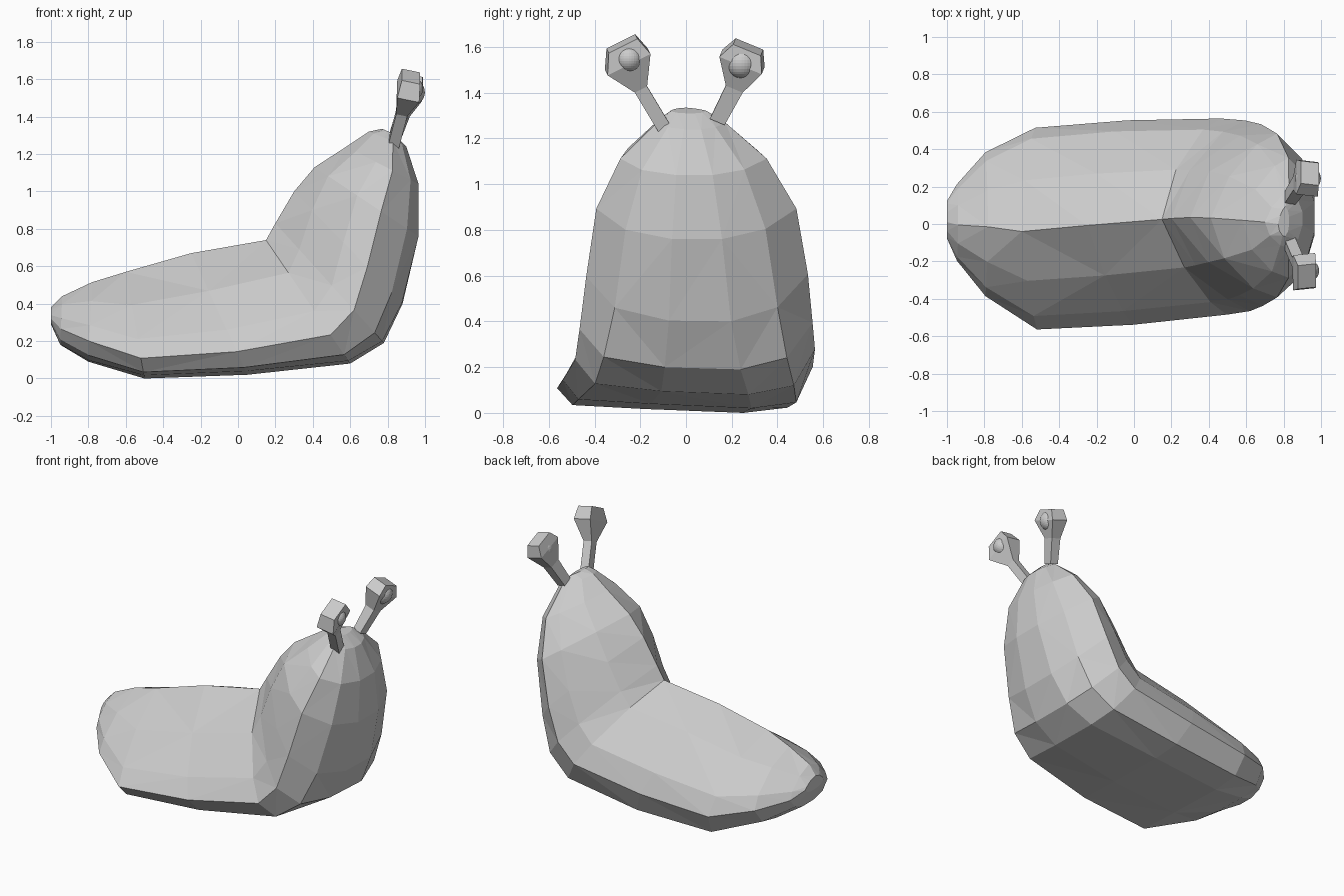
import bpy, bmesh
from mathutils import Vector

if "Cube" in bpy.data.objects:
    bpy.data.objects.remove(bpy.data.objects["Cube"])


def loft(name, rings):
    """Join rings of points into a closed flat-shaded skin."""
    bm = bmesh.new()
    loops = [[bm.verts.new(p) for p in ring] for ring in rings]
    n = len(loops[0])
    for a, b in zip(loops, loops[1:]):
        for i in range(n):
            j = (i + 1) % n
            bm.faces.new((a[i], a[j], b[j], b[i]))
    bm.faces.new(loops[0])
    bm.faces.new(loops[-1])
    bmesh.ops.triangulate(bm, faces=bm.faces[:])
    bmesh.ops.recalc_face_normals(bm, faces=bm.faces[:])
    mesh = bpy.data.meshes.new(name)
    bm.to_mesh(mesh)
    bm.free()
    ob = bpy.data.objects.new(name, mesh)
    bpy.context.collection.objects.link(ob)
    return ob


# Body: cross-sections (sideways -1..1, belly-to-back 0..1) for tail and head
TAIL = [(0, 1), (.5, .84), (.9, .5), (1, .28), (.86, .04), (.5, 0),
        (-.3, .03), (-.88, .06), (-1, .19), (-.86, .37), (-.5, .69)]
HEAD = [(0, 1), (.5, .82), (.88, .55), (1, .36), (.68, .12), (.24, 0),
        (-.26, 0), (-.72, .11), (-1, .36), (-.88, .59), (-.5, .87)]

# belly x, z, back x, z, y min, y max, blend from tail to head section
STATIONS = [
    (-1.0, .29, -1.0, .38, -.07, .13, .8),
    (-.95, .18, -.94, .44, -.19, .22, .8),
    (-.80, .09, -.78, .515, -.38, .39, .4),
    (-.50, 0, -.60, .57, -.56, .52, 0),
    (.05, .02, -.25, .67, -.535, .56, 0),
    (.60, .08, .15, .74, -.48, .57, .25),
    (.78, .19, .20, .83, -.46, .56, .5),
    (.88, .40, .30, 1.0, -.43, .54, .8),
    (.965, .76, .41, 1.13, -.385, .49, 1),
    (.965, 1.04, .58, 1.24, -.28, .36, 1),
    (.90, 1.24, .70, 1.32, -.12, .18, 1),
    (.83, 1.31, .77, 1.335, -.06, .10, 1),
]
rings = []
for bx, bz, tx, tz, y0, y1, mix in STATIONS:
    ring = []
    for a, b in zip(TAIL, HEAD):
        u, v = Vector(a).lerp(Vector(b), mix)
        ring.append((bx + (tx - bx) * v, (y0 + y1) / 2 + u * (y1 - y0) / 2 - .02 * v,
                     bz + (tz - bz) * v))
    rings.append(ring)
loft("body", rings)


def stalk(name, path):
    """Square tube along points (x, y, z, half depth, half width)."""
    pts = [Vector(p[:3]) for p in path]
    axis = (pts[-1] - pts[0]).normalized()
    side = axis.cross(Vector((1, 0, 0))).normalized()
    depth = side.cross(axis)
    loft(name, [[c + depth * p[3] * i + side * p[4] * j
                 for i, j in ((1, 1), (1, -1), (-1, -1), (-1, 1))]
                for c, p in zip(pts, path)])


# Eye stalks with blocky ends
stalk("eye_stalk_right", [
    (.83, -.095, 1.245, .03, .03), (.875, -.20, 1.42, .03, .03),
    (.91, -.255, 1.535, .06, .105), (.925, -.28, 1.615, .05, .07)])
stalk("eye_stalk_left", [
    (.835, .14, 1.28, .03, .035), (.885, .215, 1.425, .035, .04),
    (.925, .245, 1.535, .06, .10), (.94, .272, 1.60, .05, .065)])

# Eyeballs set into the stalk ends
for name, loc, r in (("eyeball_right", (.93, -.25, 1.55), .06),
                     ("eyeball_left", (.93, .243, 1.53), .069)):
    bpy.ops.mesh.primitive_uv_sphere_add(segments=32, ring_count=16,
                                         radius=r, location=loc)
    bpy.context.object.name = name
